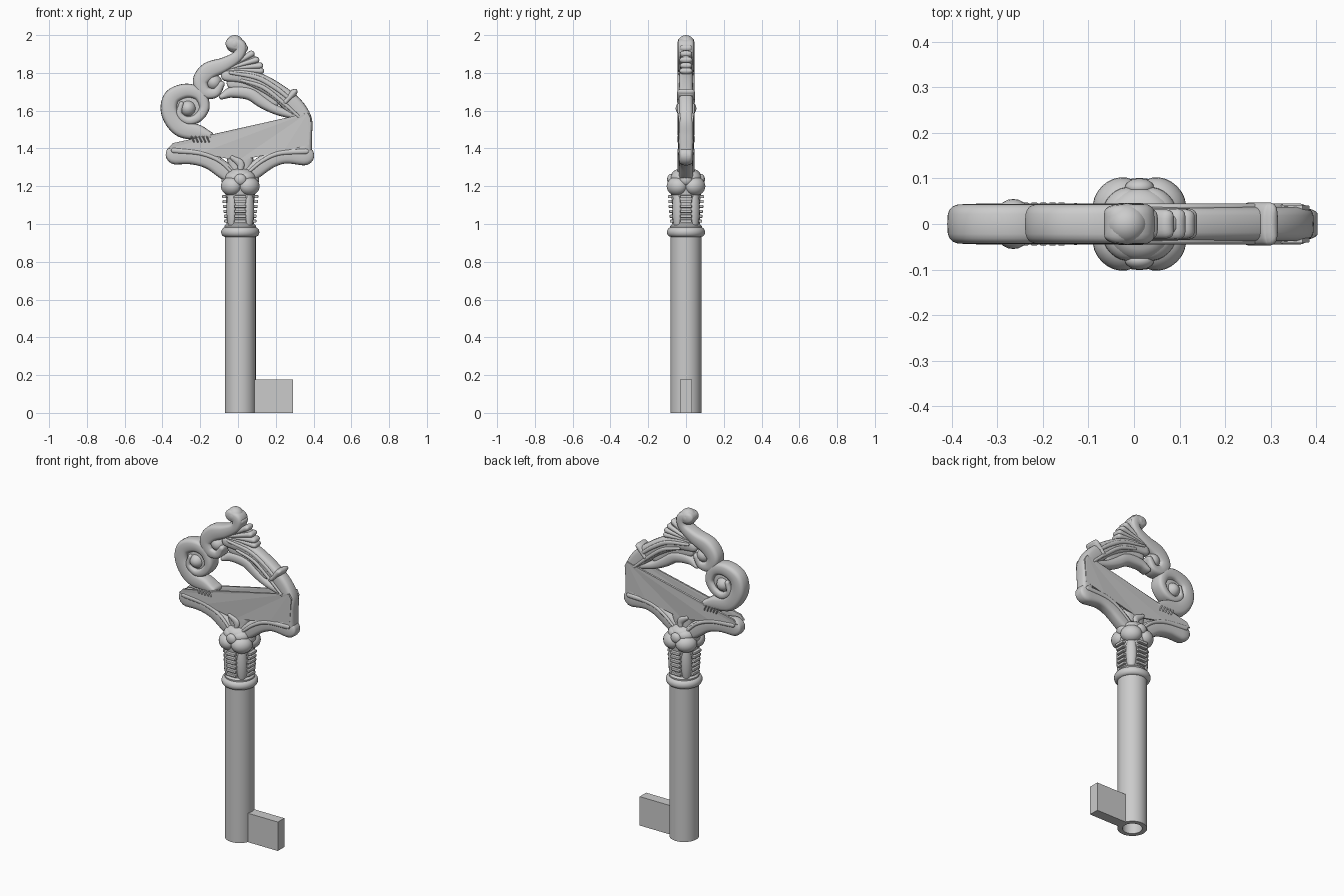
import bpy, bmesh, math
from mathutils import Vector

if "Cube" in bpy.data.objects:
    bpy.data.objects.remove(bpy.data.objects["Cube"])

CX = 0.012  # shaft axis


def finish(name, bm, smooth=40):
    bmesh.ops.recalc_face_normals(bm, faces=bm.faces[:])
    me = bpy.data.meshes.new(name)
    bm.to_mesh(me)
    bm.free()
    ob = bpy.data.objects.new(name, me)
    bpy.context.collection.objects.link(ob)
    if smooth:
        bpy.ops.object.select_all(action='DESELECT')
        ob.select_set(True)
        bpy.context.view_layer.objects.active = ob
        bpy.ops.object.shade_smooth_by_angle(angle=math.radians(smooth))
    return ob


def spline(pts, steps=7):
    """Catmull-Rom through (x, z, half width)."""
    p = [Vector(q) for q in pts]
    p = [2 * p[0] - p[1]] + p + [2 * p[-1] - p[-2]]
    out = []
    for i in range(1, len(p) - 2):
        a, b, c, d = p[i - 1:i + 3]
        for s in range(steps):
            t = s / steps
            out.append(0.5 * (2 * b + (c - a) * t + (2 * a - 5 * b + 4 * c - d) * t * t
                              + (3 * b - a - 3 * c + d) * t ** 3))
    return out + [p[-2]]


def band(name, pts, depth=0.044, y=0.0, power=0.6, sides=20):
    """Rounded strap swept in the xz plane with round ends."""
    path = spline(pts)
    rings = []
    for i, q in enumerate(path):
        t = path[min(i + 1, len(path) - 1)] - path[max(i - 1, 0)]
        t = Vector((t.x, 0, t.y)).normalized()
        c, w = Vector((q.x, y, q.y)), max(q.z, 0.006)
        row = [(c, t, w, 1.0)]
        if i in (0, len(path) - 1):
            sgn = -1 if i == 0 else 1
            caps = [(c + t * sgn * w * math.sin(a), t, w, math.cos(a)) for a in (0.4, 0.8, 1.15, 1.42)]
            row = caps[::-1] + row if i == 0 else row + caps
        rings += row
    bm = bmesh.new()
    loops = []
    for c, t, w, k in rings:
        n = Vector((-t.z, 0, t.x))
        loop = []
        for j in range(sides):
            a = 2 * math.pi * j / sides
            ca, sa = math.cos(a), math.sin(a)
            u = math.copysign(abs(ca) ** power, ca) * w * k
            v = math.copysign(abs(sa) ** power, sa) * depth * (0.55 + 0.45 * k)
            loop.append(bm.verts.new(c + n * u + Vector((0, v, 0))))
        loops.append(loop)
    for a, b in zip(loops, loops[1:]):
        for j in range(sides):
            bm.faces.new((a[j], a[(j + 1) % sides], b[(j + 1) % sides], b[j]))
    bm.faces.new(loops[0])
    bm.faces.new(loops[-1])
    return finish(name, bm, 50)


def lathe(name, prof, sides=40, closed=False):
    bm = bmesh.new()
    rings = [[bm.verts.new((CX + r * math.cos(2 * math.pi * j / sides),
                            r * math.sin(2 * math.pi * j / sides), z)) for j in range(sides)] for r, z in prof]
    pairs = list(zip(rings, rings[1:])) + ([(rings[-1], rings[0])] if closed else [])
    for a, b in pairs:
        for j in range(sides):
            bm.faces.new((a[j], a[(j + 1) % sides], b[(j + 1) % sides], b[j]))
    if not closed:
        bm.faces.new(rings[0])
        bm.faces.new(rings[-1])
    return finish(name, bm)


def ball(name, loc, scale, rot=0.0):
    bpy.ops.mesh.primitive_uv_sphere_add(segments=24, ring_count=14, location=loc, rotation=(0, 0, rot))
    ob = bpy.context.object
    ob.name, ob.scale = name, scale
    bpy.ops.object.shade_smooth()
    return ob


def box(name, loc, size, rot=0.0, bevel=0.004):
    bpy.ops.mesh.primitive_cube_add(size=1, location=loc, rotation=(0, 0, rot))
    ob = bpy.context.object
    ob.name, ob.scale = name, size
    bpy.ops.object.transform_apply(location=False, rotation=False, scale=True)
    if bevel:
        m = ob.modifiers.new("bevel", 'BEVEL')
        m.width, m.segments = bevel, 2
    return ob


# Hollow shaft and bit
lathe("shaft", [(0.055, 0), (0.082, 0), (0.082, 0.95), (0.055, 0.95), (0.055, 0.3), (0.001, 0.3), (0.001, 0.29),
                (0.055, 0.29)], closed=True)
box("bit", (0.185, 0, 0.088), (0.21, 0.062, 0.176), bevel=0)

# Collar ring, neck and dome
ring = [(0.08 + 0.021 * math.cos(a), 0.957 + 0.025 * math.sin(a))
        for a in [math.pi * (i / 10 - 0.5) for i in range(11)]]
lathe("collar", ring)
lathe("neck", [(0.082, 0.96), (0.084, 0.99), (0.074, 1.0), (0.072, 1.1), (0.08, 1.17), (0.085, 1.22),
               (0.078, 1.26), (0.072, 1.275), (0.055, 1.287), (0.02, 1.295)])

# Four corner columns, drooping leaves and ladder panels around the neck
for i in range(4):
    d = math.pi / 4 + i * math.pi / 2
    col = ball(f"neck_column_{i}", (CX + 0.066 * math.cos(d), 0.066 * math.sin(d), 1.08), (0.022, 0.03, 0.115), d)
    leaf = ball(f"capital_leaf_{i}", (CX + 0.067 * math.cos(d), 0.067 * math.sin(d), 1.2), (0.05, 0.06, 0.05), d)
    ball(f"leaf_top_{i}", (CX + 0.05 * math.cos(d), 0.05 * math.sin(d), 1.245), (0.04, 0.05, 0.035), d)
    e = i * math.pi / 2
    for k in range(6):
        r = 0.074 + 0.0022 * k
        box(f"neck_rung_{i}_{k}", (CX + r * math.cos(e), r * math.sin(e), 1.015 + 0.026 * k),
            (0.022, 0.062, 0.016), e)
    ball(f"capital_bud_{i}", (CX + 0.08 * math.cos(e), 0.08 * math.sin(e), 1.235), (0.02, 0.032, 0.03), e)

# Large left scroll
band("left_scroll", [(-0.15, 1.47, .02), (-0.21, 1.485, .04), (-0.305, 1.51, .047), (-0.362, 1.59, .045),
                     (-0.35, 1.67, .043), (-0.275, 1.705, .038), (-0.205, 1.685, .034), (-0.178, 1.62, .028),
                     (-0.21, 1.565, .025), (-0.265, 1.547, .022), (-0.31, 1.58, .018), (-0.30, 1.635, .014)])
band("left_scroll_web", [(-0.3, 1.62, .075), (-0.24, 1.62, .075)], 0.026)
ball("left_scroll_eye", (-0.265, 0, 1.612), (0.045, 0.055, 0.045))

# Top S-scroll with curled ends
band("top_scroll", [(-0.03, 1.955, .036), (0.012, 1.94, .034), (0.0, 1.89, .03), (-0.07, 1.845, .038),
                    (-0.155, 1.81, .047), (-0.198, 1.755, .042), (-0.175, 1.70, .034), (-0.12, 1.695, .026),
                    (-0.088, 1.74, .018)])
ball("top_curl", (-0.017, 0, 1.953), (0.047, 0.046, 0.047))
ball("small_curl_eye", (-0.128, 0, 1.75), (0.043, 0.046, 0.043))

# Ribbed shell behind the top scroll
for i, (x, z) in enumerate([(0.035, 1.93), (0.07, 1.9), (0.095, 1.868), (0.115, 1.838), (0.12, 1.81)]):
    band(f"shell_rib_{i}", [(-0.07, 1.815, .01), ((x - 0.06) / 2, (z + 1.82) / 2, .013), (x, z, .018)],
         0.034 - 0.002 * (i % 2), power=0.8)
band("shell_web", [(-0.03, 1.83, .03), (0.06, 1.855, .045)], 0.022)

# Right arm of the bow, inner leaf and tie
band("right_arm", [(-0.06, 1.785, .03), (0.03, 1.782, .04), (0.12, 1.75, .045), (0.22, 1.69, .047),
                   (0.30, 1.62, .05), (0.352, 1.55, .04), (0.362, 1.47, .03), (0.352, 1.39, .04)], 0.038)
for s in (-1, 1):
    band("right_arm_vein", [(-0.04, 1.8, .008), (0.1, 1.775, .012), (0.2, 1.72, .012), (0.27, 1.665, .01)],
         0.008, s * 0.037, 1)
    band("right_arm_lower_vein", [(0.02, 1.76, .008), (0.13, 1.725, .011), (0.23, 1.65, .01), (0.32, 1.57, .008)],
         0.008, s * 0.037, 1)
band("inner_leaf", [(-0.085, 1.675, .016), (-0.03, 1.698, .03), (0.06, 1.69, .034), (0.13, 1.645, .032),
                    (0.2, 1.605, .025), (0.29, 1.575, .02)], 0.034, power=0.8)
band("inner_leaf_web", [(-0.03, 1.745, .03), (0.09, 1.72, .03), (0.19, 1.65, .03)], 0.024)
band("arm_tie", [(0.25, 1.645, .016), (0.29, 1.69, .02), (0.30, 1.7, .016)], 0.047, power=0.8)

# Lower arms from the neck out to the rounded side lobes
band("lower_left_arm", [(-0.33, 1.368, .053), (-0.24, 1.36, .045), (-0.15, 1.335, .045), (-0.07, 1.28, .045),
                        (0.0, 1.23, .04)], 0.038)
band("lower_right_arm", [(0.35, 1.363, .053), (0.25, 1.365, .045), (0.17, 1.34, .045), (0.09, 1.285, .045),
                         (0.02, 1.23, .04)], 0.038)
band("bow_root", [(CX, 1.25, .05), (CX, 1.34, .07)], 0.034)
for s in (-1, 1):
    band("left_groove_rib", [(-0.34, 1.39, .014), (-0.2, 1.375, .012), (-0.1, 1.335, .01), (-0.03, 1.27, .008)],
         0.009, s * 0.036, 1)
    band("right_groove_rib", [(0.36, 1.385, .014), (0.22, 1.375, .012), (0.13, 1.335, .01), (0.05, 1.27, .008)],
         0.009, s * 0.036, 1)
    band("root_drop", [(-0.03, 1.35, .012), (CX, 1.32, .02), (CX, 1.28, .012)], 0.012, s * 0.034, 1)

# Faceted plates on the front and back of the bow, open between them
edge = [(-0.37, 1.40, .04), (-0.345, 1.428, .042), (-0.13, 1.475, .044), (0.37, 1.588, .042), (0.385, 1.56, .04),
        (0.375, 1.42, .038), (0.24, 1.385, .04), (0.0, 1.335, .034), (-0.2, 1.375, .041)]
for name, s in (("front_plate", -1), ("back_plate", 1)):
    bm = bmesh.new()
    layers = [[bm.verts.new((x, s * (y - t), z)) for x, z, y in edge] for t in (0, 0.01)]
    for lay in layers:
        for i in range(4, 12):
            a, b = i % 9, (i + 1) % 9
            if 3 not in (a, b):
                bm.faces.new((lay[3], lay[a], lay[b]))
    for i in range(9):
        j = (i + 1) % 9
        bm.faces.new((layers[0][i], layers[0][j], layers[1][j], layers[1][i]))
    finish(name, bm, 0)

# Little ridges where the left scroll meets the plate
for i in range(5):
    x = -0.245 + 0.02 * i
    band(f"scroll_ridge_{i}", [(x, 1.462, .007), (x + 0.012, 1.435, .007)], 0.047, power=0.9, sides=12)
